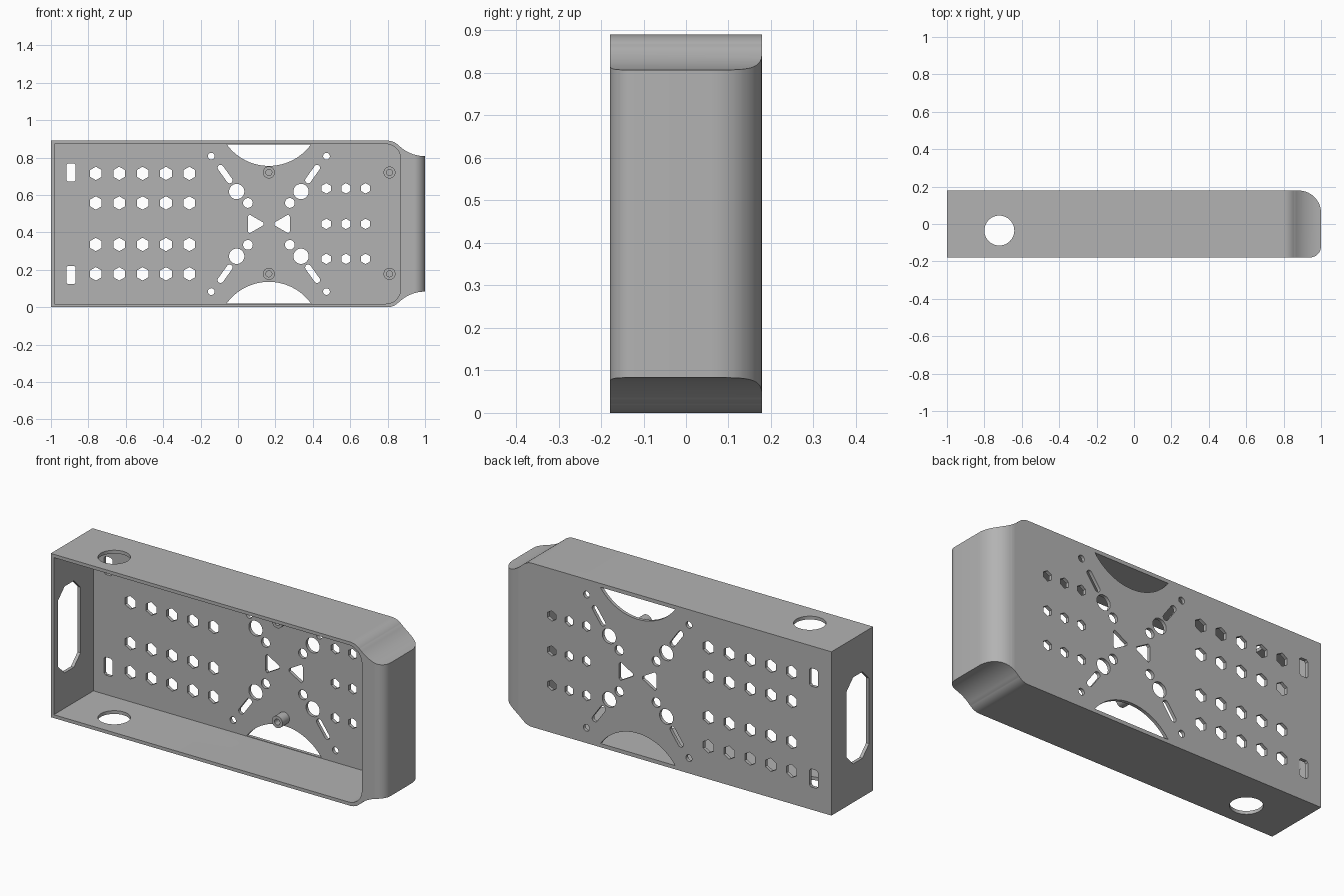
import bpy, bmesh, math
from mathutils import Vector

old = bpy.data.objects.get("Cube")
if old:
    bpy.data.objects.remove(old)

grey = bpy.data.materials.new("plain grey")
grey.use_nodes = True
COLOUR = (0.45, 0.45, 0.45, 1)
grey.diffuse_color = COLOUR
grey.node_tree.nodes["Principled BSDF"].inputs["Base Color"].default_value = COLOUR

H, D, WALL = 0.89, 0.179, 0.018    # height, half depth, wall thickness
MID, CX = H / 2, 0.165             # centre height, centre of the cross pattern
FLOOR = D - WALL


def arc(cx, cy, r, a0, a1, n=12):
    """Points on an arc, angles in degrees."""
    angles = [math.radians(a0 + (a1 - a0) * i / n) for i in range(n + 1)]
    return [(cx + r * math.cos(a), cy + r * math.sin(a)) for a in angles]


def ring(cx, cy, r, n=32, start=0):
    return arc(cx, cy, r, start, start + 360, n)[:-1]


def slot(a, b, r):
    """Rounded slot running from point a to point b."""
    ang = math.degrees(math.atan2(b[1] - a[1], b[0] - a[0]))
    return arc(*b, r, ang - 90, ang + 90, 8) + arc(*a, r, ang + 90, ang + 270, 8)


def prisms(name, items):
    """One object from (outline, axis, low, high) extrusions."""
    place = {"x": lambda u, v, w: (w, u, v),
             "y": lambda u, v, w: (u, w, v),
             "z": lambda u, v, w: (u, v, w)}
    bm = bmesh.new()
    for pts, axis, lo, hi in items:
        low, high = ([bm.verts.new(place[axis](u, v, w)) for u, v in pts] for w in (lo, hi))
        bm.faces.new(low)
        bm.faces.new(high[::-1])
        for i in range(len(pts)):
            j = (i + 1) % len(pts)
            bm.faces.new((low[j], low[i], high[i], high[j]))
    bmesh.ops.recalc_face_normals(bm, faces=bm.faces)
    mesh = bpy.data.meshes.new(name)
    bm.to_mesh(mesh)
    bm.free()
    mesh.materials.append(grey)
    obj = bpy.data.objects.new(name, mesh)
    bpy.context.collection.objects.link(obj)
    return obj


def activate(obj):
    bpy.ops.object.select_all(action="DESELECT")
    obj.select_set(True)
    bpy.context.view_layer.objects.active = obj


def boolean(obj, cutter, operation):
    cutter.hide_render = True
    mod = obj.modifiers.new("cut", "BOOLEAN")
    mod.object, mod.operation, mod.solver = cutter, operation, "EXACT"
    activate(obj)
    bpy.ops.object.modifier_apply(modifier=mod.name)
    bpy.data.objects.remove(cutter)


def flip(pts, fx, fz):
    """Mirror an outline about the centre of the cross pattern."""
    return [(CX + fx * (x - CX), MID + fz * (z - MID)) for x, z in pts]


# Outer body: straight box running into a waisted end
upper = arc(1.0, H + 0.117, 0.2, 270, 225) + arc(0.8, H - 0.08, 0.08, 45, 90)
lower = [(x, H - z) for x, z in reversed(upper)]
body = prisms("enclosure_shell", [([(-1, H), (-1, 0)] + lower + upper, "y", -D, D)])

# Round the vertical edges of the end
plan = [(-1.1, D + 0.1), (-1.1, -D - 0.1), (0.94, -D - 0.1), (0.94, -D)]
plan += arc(0.94, -D + 0.06, 0.06, -88, 0) + arc(0.88, D - 0.12, 0.12, 0, 88)
plan += [(0.88, D), (0.88, D + 0.1)]
boolean(body, prisms("end_rounding", [(plan, "z", -0.1, 1)]), "INTERSECT")

# Open-fronted cavity with rounded corners at one end
cavity = [(-1 + WALL, H - WALL), (-1 + WALL, WALL)]
cavity += arc(0.79, WALL + 0.08, 0.08, 270, 360) + arc(0.79, H - WALL - 0.08, 0.08, 0, 90)
boolean(body, prisms("cavity", [(cavity, "y", -1, FLOOR)]), "DIFFERENCE")

# Holes in the back panel
holes = []
for z in (0.715, 0.557, 0.335, 0.178):
    holes += [ring(-0.76 + 0.125 * i, z, 0.036, 6, 90) for i in range(5)]
for z in (0.635, 0.445, 0.258):
    holes += [ring(0.472 + 0.105 * i, z, 0.028, 6, 90) for i in range(3)]
for z in (0.72, 0.172):
    holes.append([(-0.893 + sx * x, z + sz * h) for sx, sz, corner in
                  ((1, 1, 0), (-1, 1, 1), (-1, -1, 0), (1, -1, 1))
                  for x, h in ((0.025, 0.04), (0.016, 0.049))[::-1 if corner else 1]])

# Cross pattern, one quarter repeated by mirroring
quarter = [ring(-0.007, 0.618, 0.041), ring(0.053, 0.557, 0.026),
           ring(-0.143, 0.807, 0.018), slot((-0.093, 0.745), (-0.045, 0.678), 0.016)]
for fx in (1, -1):
    for fz in (1, -1):
        holes += [flip(p, fx, fz) for p in quarter]
    holes.append(flip([(0.053, 0.485), (0.062, 0.495), (0.136, 0.452),
                       (0.136, 0.438), (0.062, 0.395), (0.053, 0.405)], fx, 1))

# Arched cut-outs against the long walls
arch = arc(CX, 1.033, 0.278, 216, 324, 32)
arch = [(x, min(z, H - WALL)) for x, z in arch]
holes += [arch, flip(arch, 1, -1)]
cuts = [(p, "y", FLOOR - 0.05, D + 0.05) for p in holes]

# Round openings in the long walls, eight-sided opening in the end wall
cuts.append((ring(-0.72, -0.035, 0.08, 48), "z", -0.1, 1))
octagon = [(y - 0.047, z + (0.138 if z > 0 else -0.138) + MID)
           for y, z in ring(0, 0, 0.105, 8, 22.5)]
cuts.append((octagon, "x", -1.1, -0.9))
boolean(body, prisms("openings", cuts), "DIFFERENCE")

# Screw posts with blind holes
parts = [body]
for side, x in (("inner", CX), ("end", 0.81)):
    for level, z in (("lower", 0.178), ("upper", 0.72)):
        post = prisms(f"{side}_{level}_post", [(ring(x, z, 0.032), "y", FLOOR - 0.06, FLOOR + 0.004)])
        boolean(post, prisms("bore", [(ring(x, z, 0.016), "y", FLOOR - 0.1, FLOOR - 0.003)]), "DIFFERENCE")
        parts.append(post)

for part in parts:
    activate(part)
    bpy.ops.object.shade_smooth_by_angle(angle=math.radians(30))
